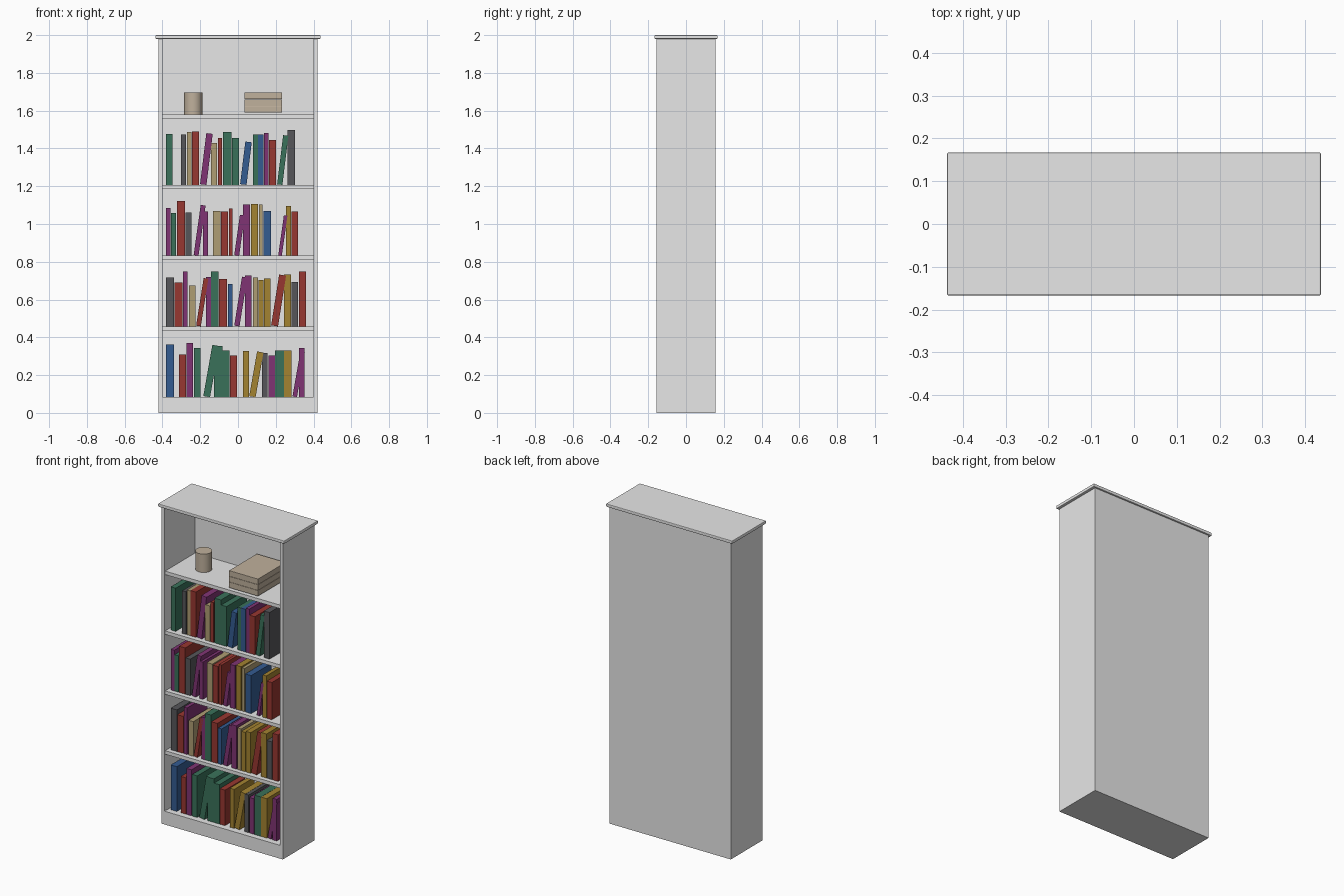
import bpy
from math import radians
from mathutils import Matrix, Vector

cube = bpy.data.objects.get("Cube")
if cube:
    bpy.data.objects.remove(cube, do_unlink=True)


def srgb(r, g, b):
    return tuple((c / 255) ** 2.2 for c in (r, g, b)) + (1,)


def material(name, colour):
    mat = bpy.data.materials.new(name)
    mat.use_nodes = True
    mat.diffuse_color = colour
    mat.node_tree.nodes["Principled BSDF"].inputs["Base Color"].default_value = colour
    return mat


wood = material("painted wood", (0.8, 0.8, 0.8, 1))
beige = material("beige", srgb(190, 175, 155))
red = material("red cloth", srgb(150, 58, 52))
green = material("green cloth", srgb(60, 113, 90))
blue = material("blue cloth", srgb(55, 92, 144))
purple = material("purple cloth", srgb(127, 55, 115))
mustard = material("mustard cloth", srgb(162, 130, 52))
tan = material("tan cloth", srgb(173, 156, 115))
grey = material("dark grey cloth", srgb(87, 87, 90))


def box(name, mat, low, high, bevel=0):
    """Box between two opposite corners."""
    low, high = Vector(low), Vector(high)
    bpy.ops.mesh.primitive_cube_add(size=1)
    obj = bpy.context.object
    obj.name = name
    obj.data.transform(Matrix.Translation((low + high) / 2)
                       @ Matrix.Diagonal((*(high - low), 1)))
    obj.data.materials.append(mat)
    if bevel:
        mod = obj.modifiers.new("soft edge", 'BEVEL')
        mod.width = bevel
        mod.segments = 2
    return obj


# Case dimensions
W, D, H = 0.42, 0.157, 2.0
T = 0.02
INNER = W - T
BACK = D - 0.01
shelf_tops = [0.083, 0.458, 0.832, 1.207, 1.581]

# Case
for side, s in (("left", 1), ("right", -1)):
    xs = sorted((s * INNER, s * W))
    box(side + "_side", wood, (xs[0], -D, 0), (xs[1], D, H - T))
box("back_panel", wood, (-INNER, BACK, 0), (INNER, D, H - T))
box("top_board", wood, (-0.437, -0.167, H - T), (0.437, 0.167, H), 0.004)
box("plinth", wood, (-INNER, -D, 0), (INNER, -D + T, shelf_tops[0]))
box("bottom_board", wood, (-INNER, -D + T, 0), (INNER, BACK, shelf_tops[0] - 0.002))
for top in shelf_tops[1:]:
    box("shelf", wood, (-INNER, -D + 0.008, top - 0.022), (INNER, BACK, top))


def fill_shelf(level, books, lean=7):
    """Books as (cloth, left edge, width, height) in mm from the right wall;
    a fifth item marks a book that leans on its neighbour."""
    z = shelf_tops[level]
    for cloth, left, width, height, *leaning in books:
        w, h = width / 1000, height / 1000
        book = box("book", cloth, (-w, -0.12, 0), (0, 0.08, h))
        book.location = (-INNER + left / 1000 + w, 0, z)
        if leaning:
            book.rotation_euler.y = radians(lean)


LEAN = True

# Books, lowest shelf first
fill_shelf(0, [
    (blue, 19, 42, 280), (red, 88, 36, 227), (purple, 127, 35, 287),
    (green, 167, 35, 260), (green, 216, 36, 275, LEAN), (green, 273, 44, 272),
    (green, 318, 37, 246), (red, 358, 36, 222), (mustard, 427, 31, 244),
    (mustard, 459, 34, 240, LEAN), (grey, 528, 29, 235), (purple, 562, 34, 222),
    (green, 597, 46, 246), (mustard, 644, 39, 246), (purple, 688, 24, 240, LEAN),
    (purple, 724, 28, 260)], lean=10)
fill_shelf(1, [
    (grey, 19, 42, 260), (red, 64, 42, 231), (purple, 109, 23, 291),
    (tan, 141, 34, 217), (red, 178, 25, 255, LEAN), (purple, 231, 25, 262),
    (green, 257, 40, 291), (red, 300, 41, 250), (blue, 347, 24, 224),
    (purple, 380, 28, 262, LEAN), (purple, 438, 34, 270), (tan, 480, 26, 260),
    (mustard, 508, 27, 246), (mustard, 538, 34, 254), (red, 575, 37, 272, LEAN),
    (mustard, 644, 37, 275), (grey, 683, 35, 236), (red, 723, 38, 291)], lean=9)
fill_shelf(2, [
    (purple, 19, 24, 254), (green, 45, 26, 227), (red, 77, 42, 289),
    (grey, 122, 32, 228), (purple, 165, 26, 268, LEAN), (purple, 216, 25, 233),
    (tan, 268, 39, 238), (red, 310, 37, 233), (red, 352, 19, 249),
    (purple, 380, 26, 215, LEAN), (purple, 427, 36, 270), (mustard, 469, 37, 275),
    (tan, 511, 19, 270), (blue, 535, 40, 238), (purple, 613, 19, 214, LEAN),
    (mustard, 655, 25, 264), (red, 684, 34, 233)], lean=8)
fill_shelf(3, [
    (green, 19, 34, 270), (grey, 98, 26, 267), (tan, 130, 24, 280),
    (red, 156, 37, 283), (purple, 199, 34, 272, LEAN), (tan, 257, 32, 222),
    (red, 294, 21, 249), (green, 321, 45, 280), (green, 368, 37, 249),
    (blue, 411, 34, 227, LEAN), (green, 480, 26, 267), (blue, 506, 29, 267),
    (purple, 538, 24, 275), (red, 564, 37, 238), (green, 607, 28, 262, LEAN),
    (grey, 663, 39, 291)])

# Canister and stacked boxes on the uppermost shelf
z = shelf_tops[-1]
bpy.ops.mesh.primitive_cylinder_add(vertices=32, radius=0.048, depth=0.115,
                                    location=(-0.237, 0, z + 0.0575))
canister = bpy.context.object
canister.name = "canister"
canister.data.materials.append(beige)
bpy.ops.object.shade_smooth_by_angle()
for i in range(3):
    low = z + 0.008 + i * 0.036
    box("flat_box", beige, (0.034, -0.137, low), (0.234, 0.137, low + 0.035), 0.001)
